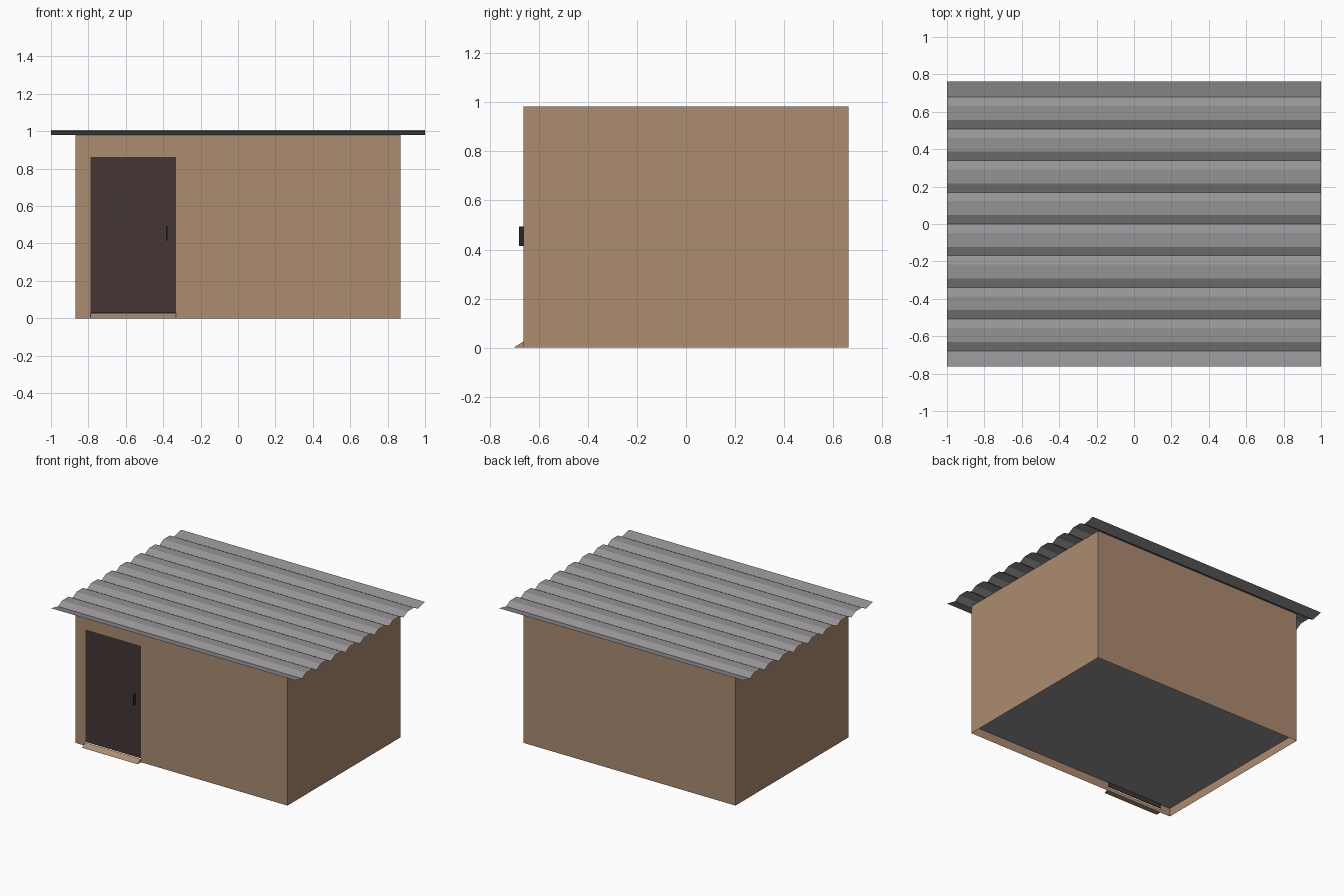
import bpy

if "Cube" in bpy.data.objects:
    bpy.data.objects.remove(bpy.data.objects["Cube"])


def material(name, hex_rgb):
    lin = []
    for i in (0, 2, 4):
        c = int(hex_rgb[i:i + 2], 16) / 255
        lin.append(c / 12.92 if c <= 0.04045 else ((c + 0.055) / 1.055) ** 2.4)
    m = bpy.data.materials.new(name)
    m.diffuse_color = (*lin, 1)
    m.use_nodes = True
    m.node_tree.nodes["Principled BSDF"].inputs["Base Color"].default_value = m.diffuse_color
    return m


WALL = material("tan_wall", "ac8c70")
ROOF = material("grey_metal", "959395")
FLOOR = material("floor_grey", "929292")
DOOR = material("dark_brown_door", "443535")
HANDLE = material("black_handle", "2a2527")


def mesh(name, verts, faces, mat):
    me = bpy.data.meshes.new(name)
    me.from_pydata(verts, [], faces)
    me.materials.append(mat)
    ob = bpy.data.objects.new(name, me)
    bpy.context.collection.objects.link(ob)
    return ob


def extrude_x(name, profile, x0, x1, mat, closed):
    """Sweep a (y, z) profile along x; closed profiles get end caps."""
    n = len(profile)
    verts = [(x, y, z) for x in (x0, x1) for y, z in profile]
    faces = [(i, n + i, n + (i + 1) % n, (i + 1) % n)
             for i in range(n if closed else n - 1)]
    if closed:
        faces += [tuple(range(n)), tuple(range(2 * n - 1, n - 1, -1))]
    return mesh(name, verts, faces, mat)


def box(name, x0, x1, y0, y1, z0, z1, mat):
    return extrude_x(name, [(y0, z0), (y1, z0), (y1, z1), (y0, z1)], x0, x1, mat, True)


X, Y, TOP = 0.87, 0.663, 0.983
DX0, DX1, DTOP = -0.788, -0.332, 0.862

# Side and back walls: thin sheet, open below
mesh("walls",
     [(sx * X, sy * Y, z) for z in (0, TOP) for sx, sy in ((1, -1), (1, 1), (-1, 1), (-1, -1))],
     [(0, 1, 5, 4), (1, 2, 6, 5), (2, 3, 7, 6)], WALL)

# Front wall around the door opening
mesh("front_wall",
     [(x, -Y, z) for x, z in ((-X, 0), (DX0, 0), (DX0, DTOP), (DX1, DTOP),
                              (DX1, 0), (X, 0), (X, TOP), (-X, TOP))],
     [(0, 1, 2, 7), (2, 3, 6, 7), (3, 4, 5, 6)], WALL)

# Floor sheet raised above the ground, facing down
mesh("floor", [(-X, -Y, 0.062), (X, -Y, 0.062), (X, Y, 0.062), (-X, Y, 0.062)],
     [(3, 2, 1, 0)], FLOOR)

# Door, handle and ramp
box("door", DX0, DX1, -Y, -Y + 0.006, 0.029, DTOP, DOOR)
box("door_handle", -0.386, -0.378, -0.681, -Y, 0.415, 0.494, HANDLE)
extrude_x("door_ramp", [(-0.702, 0), (-Y, 0), (-Y, 0.025)], DX0, DX1, WALL, True)

# Corrugated roof sheet: eight flat-topped ridges with upturned edges
pitch, valley = 0.1695, 0.981
profile = [(-0.761, valley + 0.019)]
for i in range(8):
    for f, h in ((0, 0), (0.28, 0.026), (0.72, 0.026)):
        profile.append(((i - 4 + f) * pitch, valley + h))
profile += [(4 * pitch, valley), (0.761, valley + 0.019)]
extrude_x("corrugated_roof", profile, -1, 1, ROOF, False)
